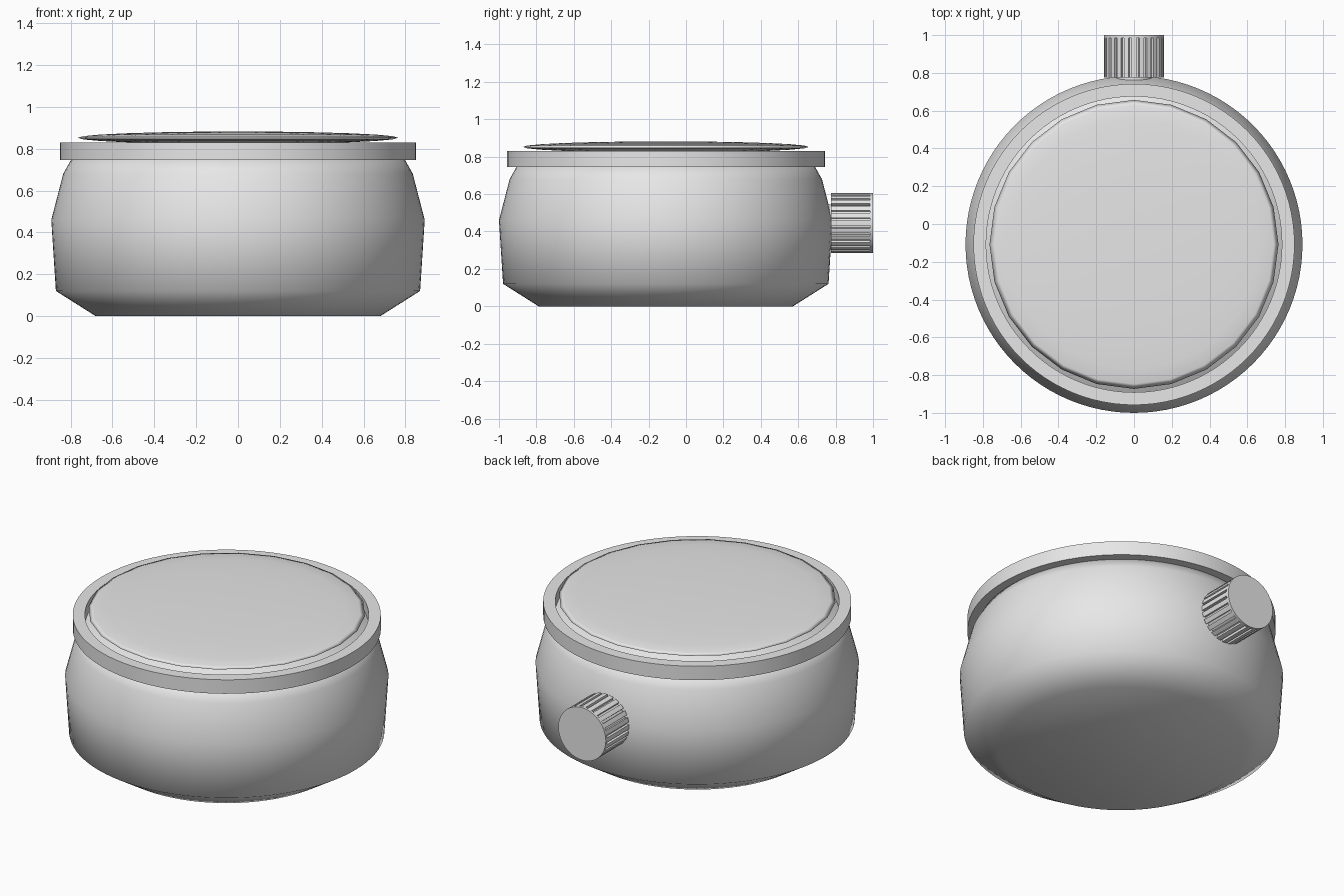
import bpy, bmesh, math
from mathutils import Matrix

if "Cube" in bpy.data.objects:
    bpy.data.objects.remove(bpy.data.objects["Cube"])

CY = -0.108          # y of the round case axis
grey = bpy.data.materials.new("light_grey")
grey.diffuse_color = (0.8, 0.8, 0.8, 1)
grey.use_nodes = True
grey.node_tree.nodes["Principled BSDF"].inputs["Base Color"].default_value = grey.diffuse_color


def finish(name, bm, angle=None):
    """Turn a bmesh into a named object; smooth fully or by angle."""
    bmesh.ops.recalc_face_normals(bm, faces=bm.faces)
    me = bpy.data.meshes.new(name)
    bm.to_mesh(me)
    bm.free()
    me.materials.append(grey)
    ob = bpy.data.objects.new(name, me)
    bpy.context.collection.objects.link(ob)
    bpy.ops.object.select_all(action='DESELECT')
    ob.select_set(True)
    bpy.context.view_layer.objects.active = ob
    if angle is None:
        bpy.ops.object.shade_smooth()
    else:
        bpy.ops.object.shade_smooth_by_angle(angle=math.radians(angle))
    return ob


def lathe(profile, closed=False, n=96):
    """Spin (radius, z) points round z; open profiles get end caps."""
    bm = bmesh.new()
    rings = [[bm.verts.new((r * math.cos(2 * math.pi * i / n),
                            r * math.sin(2 * math.pi * i / n), z))
              for i in range(n)] for r, z in profile]
    pairs = list(zip(rings, rings[1:]))
    if closed:
        pairs.append((rings[-1], rings[0]))
    else:
        bm.faces.new(rings[0])
        bm.faces.new(rings[-1])
    for a, b in pairs:
        for i in range(n):
            j = (i + 1) % n
            bm.faces.new((a[i], a[j], b[j], b[i]))
    return bm


# Bowl-shaped case
case = finish("case", lathe([(0.68, 0), (0.87, 0.12), (0.892, 0.46),
                             (0.835, 0.68), (0.79, 0.76)]))
case.location.y = CY

# Flat bezel ring
bezel = finish("bezel", lathe([(0.85, 0.745), (0.85, 0.83),
                               (0.783, 0.83), (0.783, 0.745)], True), 30)
bezel.location.y = CY

# Shallow lens-shaped cover
bm = bmesh.new()
bmesh.ops.create_uvsphere(bm, u_segments=24, v_segments=12, radius=1)
bmesh.ops.scale(bm, vec=(0.765, 0.765, 0.03), verts=bm.verts)
cover = finish("cover_glass", bm)
cover.location = (0, CY, 0.852)

# Grooved crown at the back
TEETH, R, GROOVE = 24, 0.16, 0.143
outline = []
for t in range(TEETH):
    for k, r in ((-0.32, R), (0, R), (0.32, R), (0.33, GROOVE), (0.67, GROOVE)):
        a = (t + k) * 2 * math.pi / TEETH
        outline.append((r * math.cos(a), r * math.sin(a)))
bm = bmesh.new()
base = bm.faces.new([bm.verts.new((x, 0.775, z)) for x, z in outline])
out = bmesh.ops.extrude_face_region(bm, geom=[base], use_keep_orig=True)
bmesh.ops.translate(bm, vec=(0, 0.21, 0),
                    verts=[v for v in out["geom"] if isinstance(v, bmesh.types.BMVert)])
crown = finish("crown", bm, 25)
crown.location.z = 0.445


def disc(name, r, y0, y1):
    """Cylinder along y at crown height."""
    bm = bmesh.new()
    m = Matrix.Translation((0, (y0 + y1) / 2, 0.445)) @ Matrix.Rotation(math.pi / 2, 4, 'X')
    bmesh.ops.create_cone(bm, cap_ends=True, segments=48, radius1=r, radius2=r,
                          depth=y1 - y0, matrix=m)
    return finish(name, bm, 30)


disc("crown_cap", R, 0.985, 1.0)
disc("crown_stem", 0.1, 0.7, 0.78)
